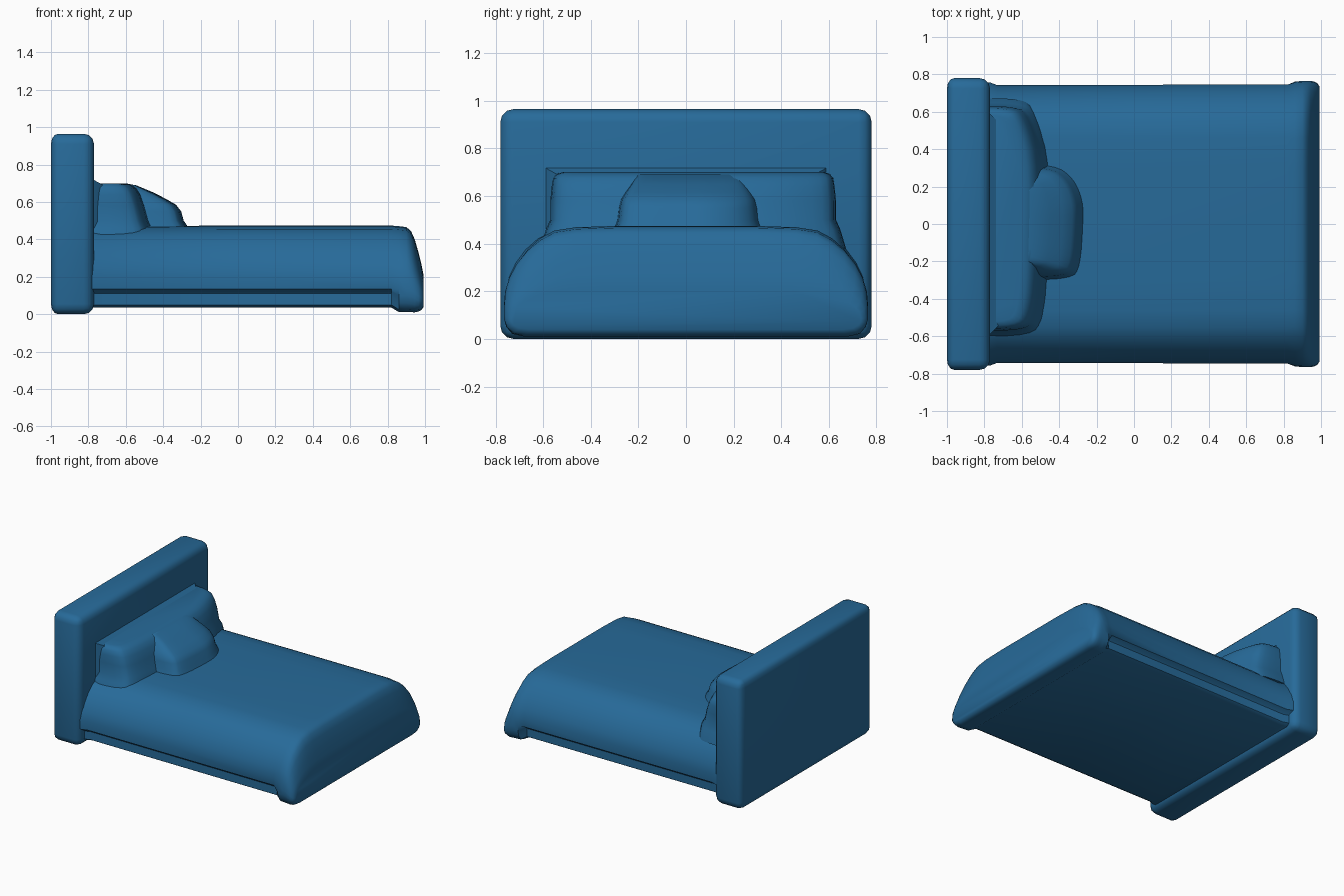
import bpy, bmesh
from mathutils import Vector
from math import radians

if "Cube" in bpy.data.objects:
    bpy.data.objects.remove(bpy.data.objects["Cube"], do_unlink=True)

blue = bpy.data.materials.new("bed_blue")
blue.use_nodes = True
COLOR = (0.02, 0.145, 0.32, 1)
blue.diffuse_color = COLOR
blue.node_tree.nodes["Principled BSDF"].inputs["Base Color"].default_value = COLOR


def finish(name, bm, angle=40):
    """Turn a bmesh into a smooth shaded blue object."""
    bmesh.ops.recalc_face_normals(bm, faces=bm.faces)
    mesh = bpy.data.meshes.new(name)
    bm.to_mesh(mesh)
    bm.free()
    mesh.materials.append(blue)
    obj = bpy.data.objects.new(name, mesh)
    bpy.context.collection.objects.link(obj)
    bpy.ops.object.select_all(action='DESELECT')
    obj.select_set(True)
    bpy.context.view_layer.objects.active = obj
    bpy.ops.object.shade_smooth_by_angle(angle=radians(angle))
    return obj


def loft(name, rings):
    """Skin a list of closed rings and cap both ends."""
    bm = bmesh.new()
    loops = [[bm.verts.new(p) for p in ring] for ring in rings]
    n = len(loops[0])
    for a, b in zip(loops, loops[1:]):
        for i in range(n):
            j = (i + 1) % n
            bm.faces.new((a[i], a[j], b[j], b[i]))
    bm.faces.new(loops[0])
    bm.faces.new(loops[-1])
    return finish(name, bm)


def rounded(points, steps=2):
    """Cut the corners of a closed outline."""
    pts = [Vector(p) for p in points]
    for _ in range(steps):
        cut = []
        for a, b in zip(pts, pts[1:] + pts[:1]):
            cut += [a.lerp(b, 0.25), a.lerp(b, 0.75)]
        pts = cut
    return pts


# Headboard: a thick slab with rounded edges
bm = bmesh.new()
bmesh.ops.create_cube(bm, size=1)
for v in bm.verts:
    v.co = Vector((v.co.x * 0.23 - 0.885, v.co.y * 1.56, (v.co.z + 0.5) * 0.965))
bmesh.ops.bevel(bm, geom=list(bm.edges), offset=0.055, segments=3,
                profile=0.5, affect='EDGES')
# the back is almost flat with tighter edges
for v in bm.verts:
    if v.co.x < -0.94:
        v.co.x = -1 + (v.co.x + 1) * 0.7
finish("headboard", bm)

# Mattress and cover: half sections (y, z) mirrored, lofted from head to foot
RAIL = [(0.68, 0.035), (0.705, 0.05), (0.705, 0.11), (0.715, 0.12), (0.74, 0.135),
        (0.742, 0.2), (0.728, 0.26), (0.70, 0.32), (0.66, 0.375), (0.61, 0.42),
        (0.55, 0.452), (0.46, 0.466), (0.3, 0.471)]
SKIRT = [(0.68, 0.012), (0.73, 0.025), (0.755, 0.06), (0.765, 0.10), (0.765, 0.135),
         (0.76, 0.2), (0.742, 0.26), (0.71, 0.32), (0.665, 0.375), (0.61, 0.42),
         (0.55, 0.452), (0.46, 0.466), (0.3, 0.471)]


def section(x, half, width=1.0, low=0.0, top=0.471):
    scale = (top - low) / 0.471
    right = [(x, y * width, low + z * scale) for y, z in half]
    return right + [(x, -y, z) for x, y, z in reversed(right)]


body = [section(-0.80, RAIL, 1.02), section(-0.77, RAIL, 1.02), section(-0.73, RAIL),
        section(0.0, RAIL, 1.003, 0, 0.474), section(0.82, RAIL, 1.005, 0, 0.474),
        section(0.86, SKIRT, 0.995), section(0.90, SKIRT, 1.0, 0, 0.466),
        section(0.925, SKIRT, 1.0, 0, 0.445), section(0.945, SKIRT, 1.0, 0, 0.40),
        section(0.965, SKIRT, 0.995, 0.006, 0.33), section(0.98, SKIRT, 0.985, 0.015, 0.27),
        section(0.992, SKIRT, 0.96, 0.035, 0.21)]
loft("mattress_and_cover", body)


def pillow(name, outline, pivot, rings):
    """Stack scaled copies of a plan outline; each ring is (z, x scale, y scale)."""
    plan = rounded(outline)
    px, py = pivot
    loft(name, [[(px + (p.x - px) * sx, py + (p.y - py) * sy, z) for p in plan]
                for z, sx, sy in rings])


# Long pillow against the headboard
pillow("back_pillow",
       [(-0.9, -0.57), (-0.56, -0.57), (-0.50, -0.50), (-0.47, -0.3),
        (-0.45, 0.3), (-0.54, 0.58), (-0.62, 0.63), (-0.9, 0.63)],
       (-0.85, 0.03),
       [(0.38, 1.05, 1.07), (0.46, 1.03, 1.03), (0.50, 0.98, 1.0), (0.58, 0.92, 1.0),
        (0.64, 0.86, 0.99), (0.675, 0.80, 0.98), (0.693, 0.73, 0.955), (0.70, 0.64, 0.92)])

# Small cushion leaning on it
pillow("front_cushion",
       [(-0.7, -0.29), (-0.34, -0.29), (-0.295, -0.22), (-0.28, 0.0),
        (-0.28, 0.12), (-0.33, 0.24), (-0.43, 0.31), (-0.7, 0.31)],
       (-0.62, 0.01),
       [(0.45, 1.04, 1.04), (0.475, 1.02, 1.02), (0.50, 0.97, 0.99), (0.55, 0.93, 0.97),
        (0.585, 0.85, 0.94), (0.615, 0.70, 0.88), (0.65, 0.50, 0.80), (0.69, 0.22, 0.72)])

# Narrow seam where the bedding meets the headboard
loft("headboard_seam",
     [[(x, y, z) for y, z in ((-w, 0.40), (w, 0.40), (w, h), (-w, h))]
      for x, w, h in ((-0.79, 0.60, 0.73), (-0.765, 0.585, 0.715), (-0.72, 0.54, 0.69))])
